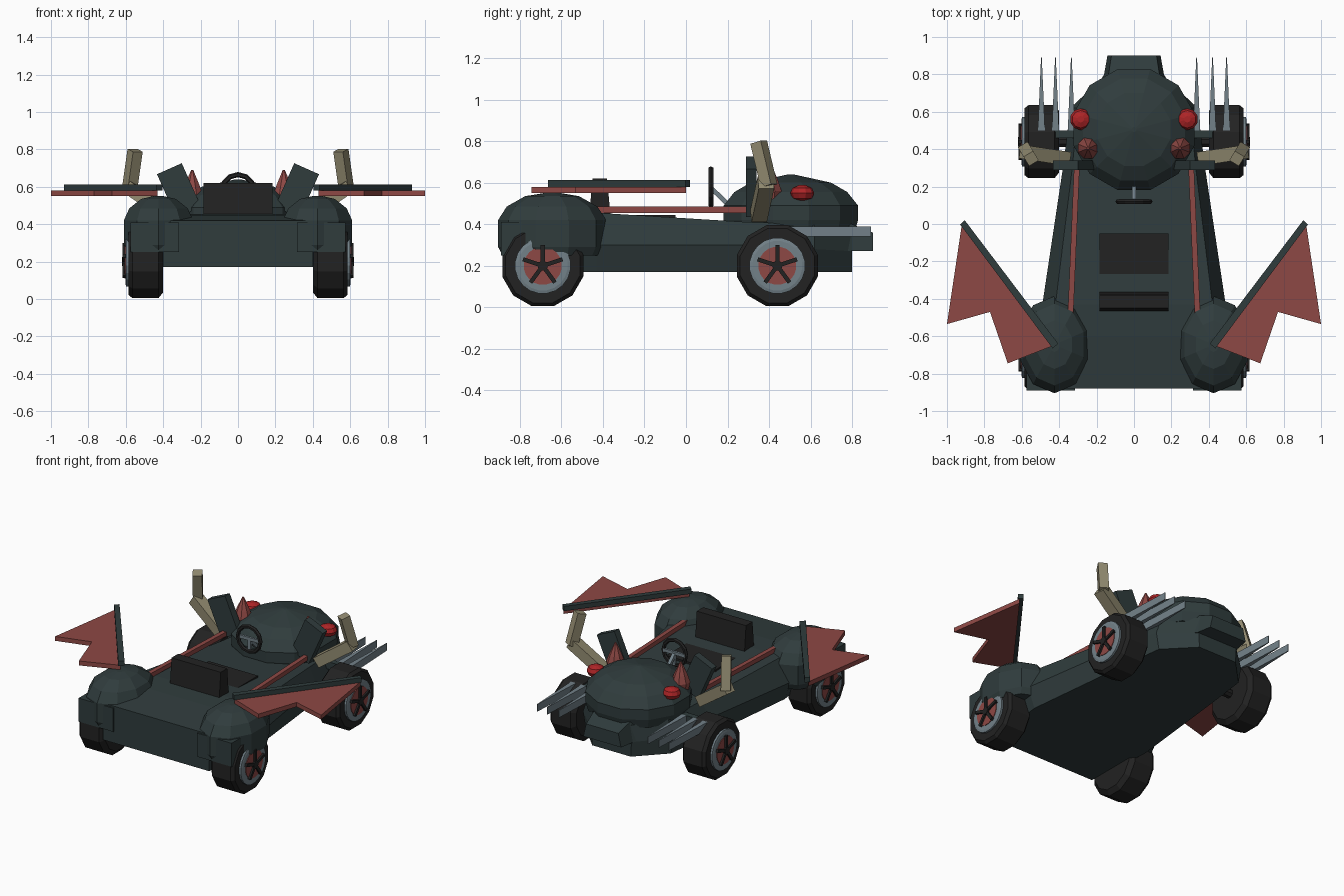
import bpy, bmesh, math
from mathutils import Vector, Matrix

if "Cube" in bpy.data.objects:
    bpy.data.objects.remove(bpy.data.objects["Cube"])


def material(name, r, g, b):
    m = bpy.data.materials.new(name)
    m.diffuse_color = (r, g, b, 1)
    m.use_nodes = True
    m.node_tree.nodes["Principled BSDF"].inputs["Base Color"].default_value = m.diffuse_color
    return m


GREEN = material("dark green", .029, .045, .046)
RED = material("dull red", .27, .065, .058)
EYE = material("bright red", .42, .018, .02)
BONE = material("bone", .29, .26, .165)
STEEL = material("steel", .17, .22, .25)
BLACK = material("black", .016, .016, .016)


def finish(name, bm, mat):
    bmesh.ops.recalc_face_normals(bm, faces=bm.faces)
    me = bpy.data.meshes.new(name)
    bm.to_mesh(me)
    bm.free()
    me.materials.append(mat)
    ob = bpy.data.objects.new(name, me)
    bpy.context.collection.objects.link(ob)
    return ob


def loft(name, rings, mat):
    """Skin a list of equal-length closed rings and cap both ends."""
    bm = bmesh.new()
    vs = [[bm.verts.new(p) for p in ring] for ring in rings]
    n = len(rings[0])
    for a, b in zip(vs, vs[1:]):
        for i in range(n):
            j = (i + 1) % n
            bm.faces.new((a[i], a[j], b[j], b[i]))
    bm.faces.new(vs[0])
    bm.faces.new(vs[-1])
    return finish(name, bm, mat)


def prism(name, outline, z0, z1, mat):
    return loft(name, [[(x, y, z) for x, y in outline] for z in (z0, z1)], mat)


def box(name, center, size, mat, rot=None):
    bm = bmesh.new()
    m = Matrix.Translation(center) @ (rot or Matrix()) @ Matrix.Diagonal((*size, 1))
    bmesh.ops.create_cube(bm, size=1, matrix=m)
    return finish(name, bm, mat)


def beam(name, a, b, w, d, mat):
    """Rectangular bar from a to b."""
    a, b = Vector(a), Vector(b)
    q = (b - a).to_track_quat('Z', 'Y').to_matrix().to_4x4()
    return box(name, (a + b) / 2, (w, d, (b - a).length), mat, q)


def dome(name, cx, cy, rx, ry, profile, n, mat):
    """Faceted elliptical lathe; profile is (radius factor, z)."""
    return loft(name, [[(cx + rx * r * math.cos(2 * math.pi * (i + .5) / n),
                         cy + ry * r * math.sin(2 * math.pi * (i + .5) / n), z)
                        for i in range(n)] for r, z in profile], mat)


def wheel_lathe(name, s, c, profile, n, mat):
    """Lathe around the axle; profile is (radius, x)."""
    return loft(name, [[(s * x, c[0] + r * math.sin(2 * math.pi * (i + .5) / n),
                         c[1] + r * math.cos(2 * math.pi * (i + .5) / n))
                        for i in range(n)] for r, x in profile], mat)


# Body hull: y, bottom, crease and top half widths, bottom, crease and top heights
sections = [(-.88, .40, .40, .36, .17, .28, .42), (-.60, .42, .45, .38, .17, .30, .45),
            (-.43, .44, .49, .42, .17, .30, .455), (.30, .36, .38, .33, .17, .30, .41),
            (.62, .32, .34, .30, .17, .28, .40), (.80, .145, .15, .14, .17, .27, .38)]
loft("body", [[(-b, y, z0), (b, y, z0), (m, y, z1), (t, y, z2), (-t, y, z2), (-m, y, z1)]
              for y, b, m, t, z0, z1, z2 in sections], GREEN)

# Tail lip under the dome
loft("tail_lip", [[(-w, y, z0), (w, y, z0), (w * .85, y, z1), (-w * .85, y, z1)]
                  for y, w, z0, z1 in ((.55, .30, .28, .42), (.80, .16, .27, .40),
                                       (.90, .142, .27, .36))], GREEN)

# Rounded rear dome
dome("rear_dome", 0, .505, .335, .335,
     [(.95, .36), (1, .42), (1, .49), (.84, .555), (.60, .60), (.04, .64)], 12, GREEN)

# Seat
box("seat_cushion", (0, -.24, .415), (.37, .38, .06), BLACK)
loft("seat_back", [[(x, y, z) for x, y in ((-.185, y0), (.185, y0), (.185, y1), (-.185, y1))]
                   for y0, y1, z in ((-.47, -.36, .40), (-.45, -.38, .62))], BLACK)

# Steering wheel
bpy.ops.mesh.primitive_torus_add(major_segments=12, minor_segments=6, major_radius=.085,
                                 minor_radius=.014, location=(0, .12, .58),
                                 rotation=(math.pi / 2, 0, 0))
rim = bpy.context.object
rim.name = "steering_wheel"
rim.data.materials.append(BLACK)
box("steering_spoke", (0, .125, .58), (.16, .015, .022), STEEL)
box("steering_spoke_lower", (0, .125, .54), (.022, .015, .08), STEEL)
beam("steering_column", (0, .125, .57), (0, .23, .47), .022, .022, STEEL)

for s, side in ((-1, "left"), (1, "right")):
    # Front fender
    dome("fender_" + side, s * .425, -.645, .195, .26,
         [(.92, .25), (1, .29), (1, .42), (.84, .485), (.5, .535), (.15, .55)], 10, GREEN)
    box("fender_nose_" + side, (s * .445, -.80, .33), (.26, .18, .16), GREEN)

    # Wheels
    for y, end in ((-.69, "front"), (.44, "rear")):
        tag = end + "_" + side
        c = (y, .2)
        wheel_lathe("tyre_" + tag, s, c, [(.17, .40), (.202, .425), (.202, .565), (.185, .585)],
                    12, BLACK)
        wheel_lathe("rim_" + tag, s, c, [(.135, .57), (.135, .598), (.12, .602)], 20, STEEL)
        wheel_lathe("hub_" + tag, s, c, [(.092, .58), (.092, .606)], 20, RED)
        wheel_lathe("hub_cap_" + tag, s, c, [(.025, .59), (.025, .62)], 10, BLACK)
        wheel_lathe("axle_" + tag, s, c, [(.03, .25), (.03, .42)], 8, BLACK)
        for k in range(5):
            a = 2 * math.pi * k / 5
            d = Vector((0, math.sin(a), math.cos(a)))
            o = Vector((s * .608, y, .2))
            beam("spoke_" + tag, o, o + d * .1, .02, .02, BLACK)

    # Bat wing with leading spar
    wing = [(.92, 0), (1, -.535), (.77, -.47), (.675, -.745), (.43, -.65)]
    prism("wing_" + side, [(s * x, y) for x, y in wing], .55, .58, RED)
    spar = [(.905, .02), (.93, -.002), (.435, -.665), (.405, -.64)]
    prism("wing_spar_" + side, [(s * x, y) for x, y in spar], .58, .612, GREEN)

    # Side rail
    beam("side_rail_" + side, (s * .34, -.50, .47), (s * .305, .32, .47), .03, .03, RED)

    # Tilted screen panel
    box("screen_panel_" + side, (s * .315, .315, .58), (.145, .05, .255), GREEN,
        Matrix.Rotation(s * math.radians(24), 4, 'Y'))

    # Ear cone
    dome("ear_" + side, s * .245, .405, .06, .06,
         [(.8, .50), (1, .56), (.7, .61), (.1, .69)], 8, RED)

    # Eye
    dome("eye_" + side, s * .285, .56, .058, .058,
         [(.3, .513), (.8, .525), (1, .55), (.8, .575), (.3, .588)], 10, EYE)

    # Two-part horn
    beam("horn_lower_" + side, (s * .36, .35, .44), (s * .59, .385, .60), .075, .07, BONE)
    beam("horn_upper_" + side, (s * .58, .40, .585), (s * .55, .35, .795), .06, .06, BONE)

    # Exhaust blades with their mount
    for x in (.335, .42, .495):
        prism("exhaust_blade_" + side, [(s * (x - .02), .48), (s * (x + .02), .48),
              (s * (x + .002), .89), (s * (x - .002), .89)], .34, .39, STEEL)
    box("exhaust_mount_" + side, (s * .41, .48, .365), (.2, .04, .05), GREEN)
